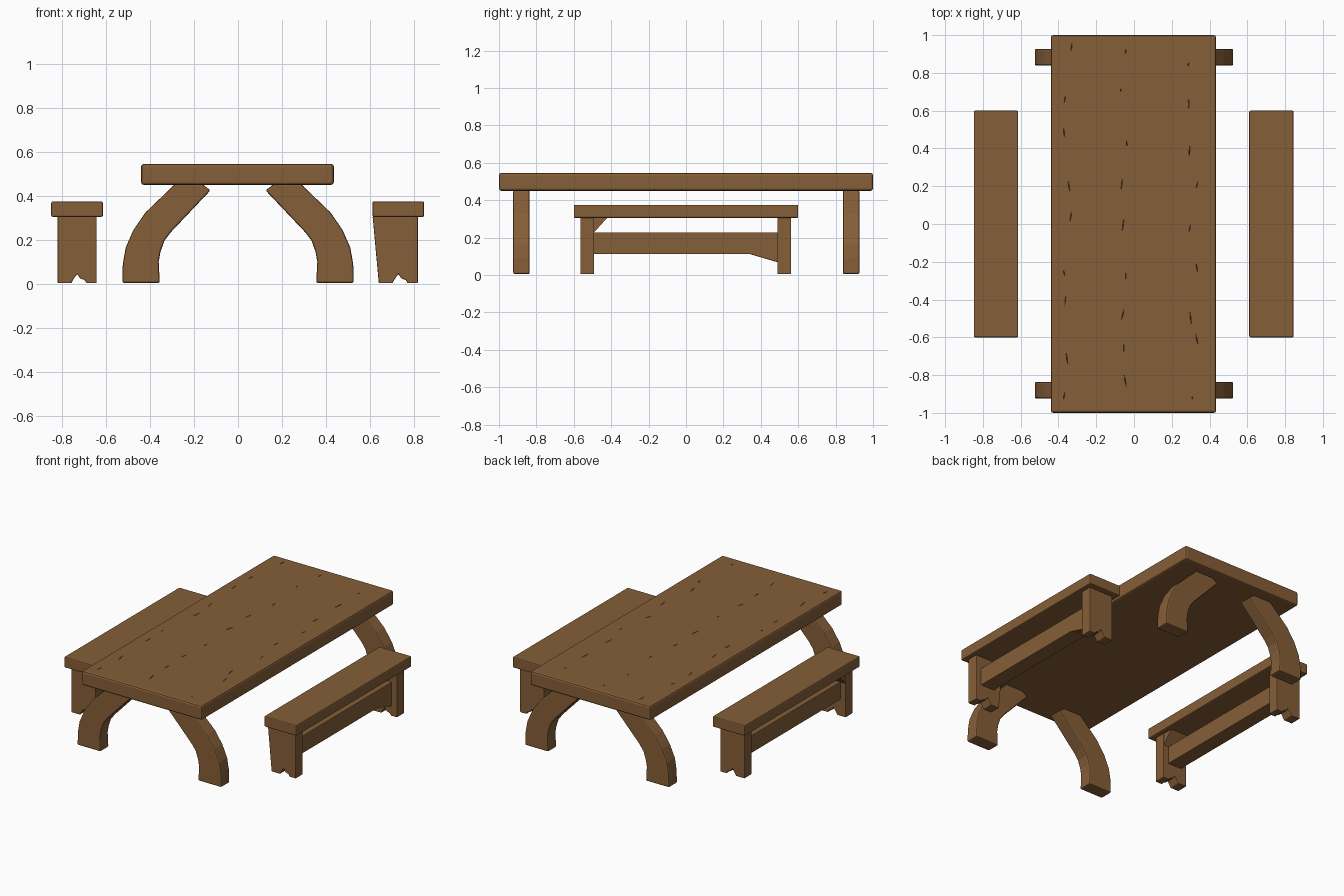
import bpy
import bmesh
import math
import random
from mathutils import Matrix, Vector

random.seed(4)
cube = bpy.data.objects.get("Cube")
if cube:
    bpy.data.objects.remove(cube, do_unlink=True)

# One warm brown for all the timber
wood = bpy.data.materials.new("brown wood")
wood.use_nodes = True
brown = (0.235, 0.112, 0.039, 1)
wood.diffuse_color = brown
shader = wood.node_tree.nodes["Principled BSDF"]
shader.inputs["Base Color"].default_value = brown
shader.inputs["Roughness"].default_value = 0.8


def add_object(name, bm, bevel=0):
    bmesh.ops.recalc_face_normals(bm, faces=bm.faces)
    mesh = bpy.data.meshes.new(name)
    bm.to_mesh(mesh)
    bm.free()
    mesh.materials.append(wood)
    obj = bpy.data.objects.new(name, mesh)
    bpy.context.collection.objects.link(obj)
    if bevel:
        mod = obj.modifiers.new("worn edges", "BEVEL")
        mod.width = bevel
        mod.segments = 2
        mod.limit_method = "ANGLE"
        mod.angle_limit = math.radians(40)
    return obj


def prism(name, profile, lo, hi, axis="y", bevel=0):
    """Extrude an outline (x,z along y, or y,z along x) between lo and hi."""
    bm = bmesh.new()
    if axis == "y":
        points = [(u, lo, v) for u, v in profile]
        step = Vector((0, hi - lo, 0))
    else:
        points = [(lo, u, v) for u, v in profile]
        step = Vector((hi - lo, 0, 0))
    face = bm.faces.new([bm.verts.new(p) for p in points])
    grown = bmesh.ops.extrude_face_region(bm, geom=[face], use_keep_orig=True)
    moved = [g for g in grown["geom"] if isinstance(g, bmesh.types.BMVert)]
    bmesh.ops.translate(bm, verts=moved, vec=step)
    return add_object(name, bm, bevel)


def slab(name, x, y, z, bevel):
    """A box spanning the given x, y and z ranges."""
    outline = [(x[0], z[0]), (x[1], z[0]), (x[1], z[1]), (x[0], z[1])]
    return prism(name, outline, y[0], y[1], "y", bevel)


# Table top
top = slab("table_top", (-0.44, 0.435), (-1, 1), (0.45, 0.545), 0.012)

# Weathering cracks, cut along the grain of the top
bm = bmesh.new()
for seam in (-0.35, -0.05, 0.31):
    for i in range(9):
        y = -0.88 + i * 0.22 + random.uniform(-0.06, 0.06)
        x = seam + random.uniform(-0.025, 0.025)
        length = random.uniform(0.03, 0.13)
        place = (Matrix.Translation((x, y, 0.545))
                 @ Matrix.Rotation(random.uniform(-0.25, 0.25), 4, "Z")
                 @ Matrix.Diagonal((0.008, length, 0.02, 1)))
        bmesh.ops.create_cone(bm, cap_ends=True, segments=4, radius1=0.1,
                              radius2=0.5, depth=1, matrix=place)
cracks = add_object("crack_cutter", bm)
cracks.hide_render = True
cracks.hide_viewport = True
cut = top.modifiers.new("cracks", "BOOLEAN")
cut.operation = "DIFFERENCE"
cut.object = cracks
cut.solver = "EXACT"
cut.use_self = True

# Curved table legs, splayed outwards at each corner
leg_outline = [(0.355, 0.005), (0.525, 0.005), (0.523, 0.09), (0.51, 0.165),
               (0.475, 0.245), (0.42, 0.325), (0.30, 0.44), (0.29, 0.452),
               (0.16, 0.452), (0.125, 0.425), (0.305, 0.235), (0.335, 0.195),
               (0.352, 0.145), (0.36, 0.10)]
for side, side_name in ((1, "left"), (-1, "right")):
    outline = [(side * x, z) for x, z in leg_outline]
    for y, end_name in ((-0.88, "front"), (0.883, "back")):
        prism(f"table_leg_{end_name}_{side_name}", outline,
              y - 0.044, y + 0.044, "y", 0.008)

# Two benches, each with a seat, two notched legs and a stretcher
for cx, side_name in ((0.728, "left"), (-0.73, "right")):
    slab(f"bench_seat_{side_name}", (cx - 0.118, cx + 0.117), (-0.6, 0.6),
         (0.305, 0.375), 0.007)
    for y, end_name in ((-0.528, "front"), (0.525, "back")):
        flare = 0.028 if (cx > 0 and y < 0) else 0
        outline = [(-0.089, 0.004), (-0.027, 0.004), (-0.012, 0.03),
                   (0, 0.045), (0.014, 0.025), (0.034, 0.018), (0.042, 0.004),
                   (0.088, 0.004), (0.088, 0.308), (-0.089 - flare, 0.308)]
        prism(f"bench_leg_{end_name}_{side_name}",
              [(cx + x, z) for x, z in outline], y - 0.037, y + 0.037, "y", 0.004)
    # The left stretcher sags deeper at its back end
    rail = [(-0.5, 0.112), (0.34, 0.112), (0.5, 0.112 if cx < 0 else 0.065),
            (0.5, 0.228), (-0.5, 0.228)]
    prism(f"bench_stretcher_{side_name}", rail, cx - 0.05, cx + 0.05, "x", 0.004)

# Corner brace under the seat of the right bench
prism("bench_brace_right", [(-0.5, 0.218), (-0.42, 0.307), (-0.5, 0.307)],
      -0.815, -0.645, "x")
